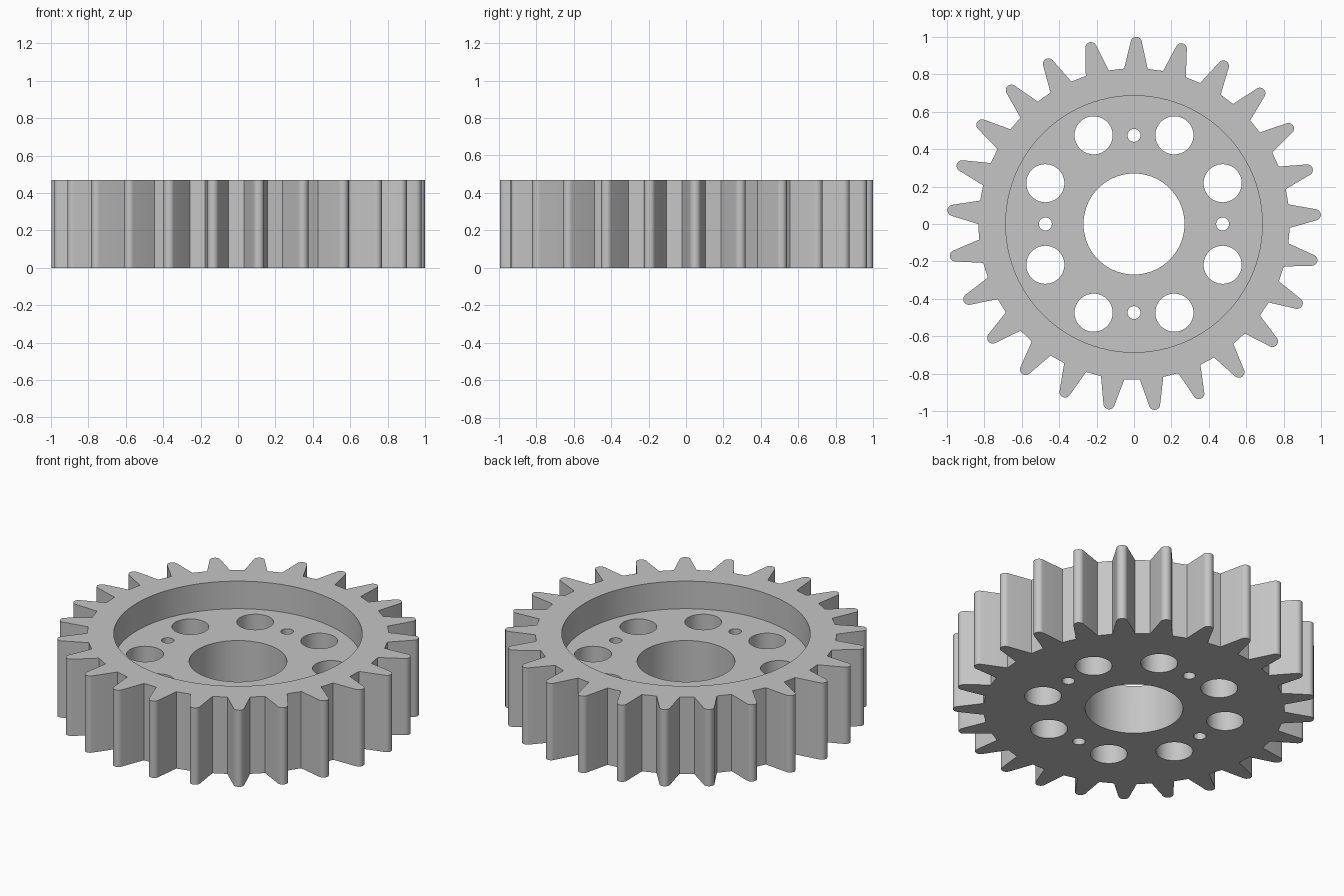
import bpy, bmesh, math
from math import cos, sin, pi, radians
from mathutils import Matrix, Vector

TEETH = 25
HEIGHT = 0.468
FLOOR_Z = 0.3
ROOT_R, ROOT_HALF = 0.83, 0.063      # tooth foot
TIP_R, TIP_ROUND = 0.97, 0.03        # centre and radius of the rounded tip
FLANK = radians(13)
FIRST_TOOTH = radians(2.9)

cube = bpy.data.objects.get("Cube")
if cube:
    bpy.data.objects.remove(cube, do_unlink=True)

steel = bpy.data.materials.new("light grey steel")
colour = (0.56, 0.56, 0.56, 1)
steel.use_nodes = True
steel.diffuse_color = colour
steel.node_tree.nodes["Principled BSDF"].inputs["Base Color"].default_value = colour


def make_object(name, bm):
    bmesh.ops.recalc_face_normals(bm, faces=bm.faces)
    mesh = bpy.data.meshes.new(name)
    bm.to_mesh(mesh)
    bm.free()
    mesh.materials.append(steel)
    obj = bpy.data.objects.new(name, mesh)
    bpy.context.collection.objects.link(obj)
    return obj


def add_cylinder(bm, x, y, radius, z0, z1, sides):
    bmesh.ops.create_cone(bm, cap_ends=True, segments=sides, radius1=radius,
                          radius2=radius, depth=z1 - z0,
                          matrix=Matrix.Translation((x, y, (z0 + z1) / 2)))


def cut(target, cutter):
    cutter.hide_render = True
    mod = target.modifiers.new(cutter.name, "BOOLEAN")
    mod.operation = "DIFFERENCE"
    mod.solver = "EXACT"
    mod.object = cutter
    bpy.ops.object.modifier_apply(modifier=mod.name)
    bpy.data.objects.remove(cutter, do_unlink=True)


# One tooth: straight flanks with a rounded tip, pointing along +x
tooth = [(ROOT_R, -ROOT_HALF)]
arc = pi / 2 - FLANK
for i in range(13):
    a = -arc + 2 * arc * i / 12
    tooth.append((TIP_R + TIP_ROUND * cos(a), TIP_ROUND * sin(a)))
tooth.append((ROOT_R, ROOT_HALF))

# Gear body: the tooth outline repeated round and extruded
bm = bmesh.new()
outline = []
for k in range(TEETH):
    turn = Matrix.Rotation(FIRST_TOOTH + 2 * pi * k / TEETH, 3, "Z")
    outline += [bm.verts.new(turn @ Vector((x, y, 0))) for x, y in tooth]
base = bm.faces.new(outline)
top = bmesh.ops.extrude_face_region(bm, geom=[base])["geom"]
bmesh.ops.translate(bm, vec=(0, 0, HEIGHT),
                    verts=[v for v in top if isinstance(v, bmesh.types.BMVert)])
gear = make_object("gear_wheel", bm)
bpy.context.view_layer.objects.active = gear
gear.select_set(True)

# Round recess in the top
bm = bmesh.new()
add_cylinder(bm, 0, 0, 0.686, FLOOR_Z, HEIGHT + 0.1, 96)
cut(gear, make_object("recess_cutter", bm))

# Centre bore, eight large holes and four small pin holes
bm = bmesh.new()
add_cylinder(bm, 0, 0, 0.27, -0.1, HEIGHT, 72)
for sx in (-1, 1):
    for sy in (-1, 1):
        add_cylinder(bm, sx * 0.216, sy * 0.474, 0.102, -0.1, HEIGHT, 40)
        add_cylinder(bm, sx * 0.474, sy * 0.218, 0.102, -0.1, HEIGHT, 40)
    add_cylinder(bm, sx * 0.474, 0, 0.035, -0.1, HEIGHT, 24)
    add_cylinder(bm, 0, sx * 0.474, 0.035, -0.1, HEIGHT, 24)
cut(gear, make_object("hole_cutter", bm))

bpy.ops.object.shade_smooth_by_angle(angle=radians(30))
